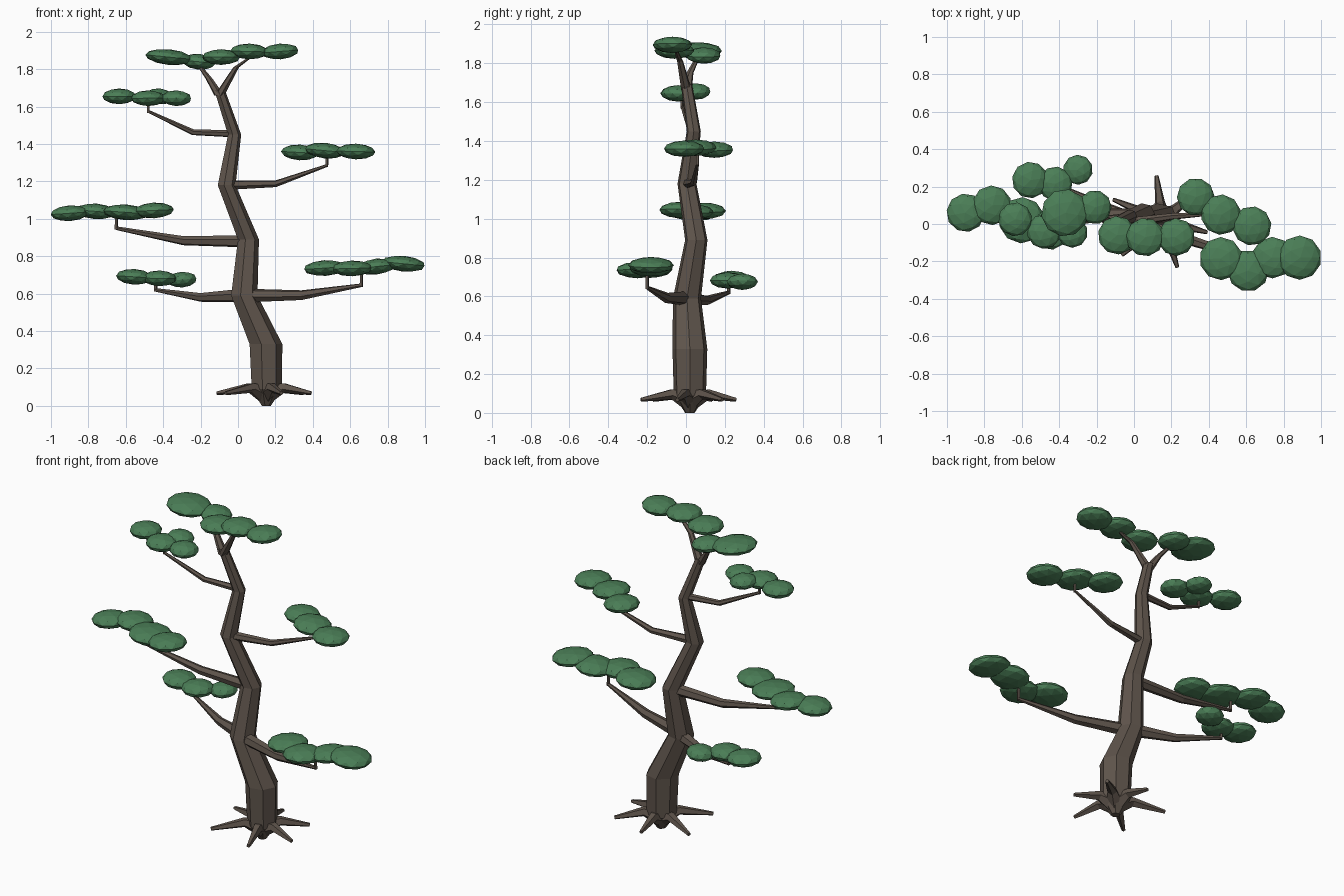
import bpy, bmesh, math, random
from mathutils import Vector, Matrix

random.seed(4)


def material(name, rgb):
    m = bpy.data.materials.new(name)
    m.diffuse_color = (*rgb, 1)
    return m


bark = material("bark", (0.115, 0.09, 0.072))
leaf = material("leaf", (0.07, 0.21, 0.095))


def finish(bm, name, mat):
    bmesh.ops.recalc_face_normals(bm, faces=bm.faces)
    me = bpy.data.meshes.new(name)
    bm.to_mesh(me)
    bm.free()
    me.materials.append(mat)
    ob = bpy.data.objects.new(name, me)
    bpy.context.collection.objects.link(ob)
    return ob


def tube(bm, pts, sides, horizontal=False):
    """Tapered faceted tube through (x, y, z, radius) points."""
    ps = [Vector(p[:3]) for p in pts]
    rings = []
    for i, p in enumerate(ps):
        a, b = ps[max(i - 1, 0)], ps[min(i + 1, len(ps) - 1)]
        d = (b - a).normalized() if horizontal else Vector((0, 0, 1))
        u = d.cross(Vector((0, 0, 1))).normalized() if horizontal else Vector((0, 1, 0))
        v = d.cross(u)
        r = pts[i][3]
        rings.append([bm.verts.new(p + r * (u * math.cos(t) + v * math.sin(t)))
                      for t in (math.tau * (k + 0.25) / sides for k in range(sides))])
    for lo, hi in zip(rings, rings[1:]):
        for k in range(sides):
            n = (k + 1) % sides
            bm.faces.new((lo[k], lo[n], hi[n], hi[k]))
    bm.faces.new(rings[0])
    bm.faces.new(rings[-1])


# Winding trunk, tapering in again at the foot
bm = bmesh.new()
tube(bm, [(0.15, 0.02, 0.0, 0.025), (0.15, 0.02, 0.09, 0.085), (0.145, 0.02, 0.33, 0.092),
          (0.03, 0.005, 0.59, 0.074), (0.053, 0.053, 0.89, 0.059), (-0.063, 0.005, 1.18, 0.05),
          (-0.02, 0.04, 1.45, 0.037), (-0.1, 0.003, 1.69, 0.03)], 7)
finish(bm, "trunk", bark)

# Two forks at the crown
bm = bmesh.new()
tube(bm, [(-0.1, 0.003, 1.66, 0.028), (-0.155, 0.02, 1.75, 0.019), (-0.23, 0.07, 1.85, 0.009)], 6)
tube(bm, [(-0.1, 0.003, 1.66, 0.028), (-0.01, -0.03, 1.81, 0.016), (0.08, -0.055, 1.875, 0.009)], 6)
finish(bm, "crown_forks", bark)

# Roots spreading from the foot
bm = bmesh.new()
for deg, reach in ((40, 0.26), (97, 0.24), (157, 0.285), (221, 0.285), (288, 0.265), (345, 0.25)):
    c, s = math.cos(math.radians(deg)), math.sin(math.radians(deg))
    tube(bm, [(0.15 + c * r, 0.02 + s * r, z, w) for r, z, w in
              ((0.02, 0.07, 0.05), (0.1, 0.098, 0.028), (reach, 0.068, 0.011))], 5, True)
finish(bm, "roots", bark)

# Branches: start, kink, end, then an upright twig to the given height
branches = {
    "lower_right": ((0.03, 0.0, 0.59, 0.038), (0.34, -0.1, 0.592, 0.027), (0.66, -0.2, 0.645, 0.01), 0.74),
    "lower_left": ((0.03, 0.01, 0.59, 0.038), (-0.2, 0.11, 0.58, 0.024), (-0.44, 0.22, 0.62, 0.01), 0.68),
    "middle_left": ((0.05, 0.05, 0.88, 0.034), (-0.29, 0.06, 0.883, 0.025), (-0.65, 0.05, 0.95, 0.01), 1.03),
    "upper_right": ((-0.06, 0.005, 1.18, 0.026), (0.2, 0.04, 1.187, 0.018), (0.475, 0.06, 1.285, 0.008), 1.36),
    "upper_left": ((-0.02, 0.04, 1.455, 0.02), (-0.24, 0.02, 1.463, 0.016), (-0.48, -0.02, 1.575, 0.008), 1.65),
}
for name, (a, b, c, top) in branches.items():
    bm = bmesh.new()
    tube(bm, [a, b, c], 6, True)
    tube(bm, [(*c[:2], c[2] - 0.008, c[3]), (*c[:2], top, 0.009)], 4)
    finish(bm, name + "_branch", bark)

# Flat foliage pads: clusters of squashed low-poly balls (x, y, z, radius)
pads = {
    "lower_right": [(0.465, -0.185, 0.737, 0.112), (0.61, -0.25, 0.735, 0.108),
                    (0.74, -0.18, 0.745, 0.108), (0.885, -0.18, 0.76, 0.115)],
    "lower_left": [(-0.555, 0.235, 0.69, 0.095), (-0.42, 0.215, 0.682, 0.09),
                   (-0.3, 0.29, 0.675, 0.078)],
    "middle_left": [(-0.9, 0.06, 1.03, 0.1), (-0.76, 0.1, 1.04, 0.103),
                    (-0.6, 0.02, 1.035, 0.12), (-0.45, -0.03, 1.045, 0.105)],
    "upper_right": [(0.33, 0.145, 1.355, 0.098), (0.465, 0.05, 1.365, 0.105),
                    (0.63, -0.01, 1.36, 0.102)],
    "upper_left": [(-0.635, 0.025, 1.655, 0.088), (-0.48, -0.04, 1.645, 0.09),
                   (-0.42, 0.05, 1.655, 0.075), (-0.33, -0.045, 1.645, 0.08)],
    "crown_left": [(-0.37, 0.06, 1.865, 0.123), (-0.21, 0.09, 1.84, 0.088)],
    "crown_right": [(-0.09, -0.06, 1.865, 0.1), (0.06, -0.07, 1.895, 0.1),
                    (0.225, -0.07, 1.895, 0.098)],
}
for name, blobs in pads.items():
    bm = bmesh.new()
    for x, y, z, r in blobs:
        mat = (Matrix.Translation((x, y, z)) @ Matrix.Rotation(random.uniform(-0.12, 0.12), 4, 'Y')
               @ Matrix.Diagonal((r * 1.03, r * 1.03, 0.042, 1))
               @ Matrix.Rotation(random.uniform(0, 6.28), 4, 'Z'))
        bmesh.ops.create_icosphere(bm, subdivisions=2, radius=1, matrix=mat)
    finish(bm, name + "_foliage", leaf)
